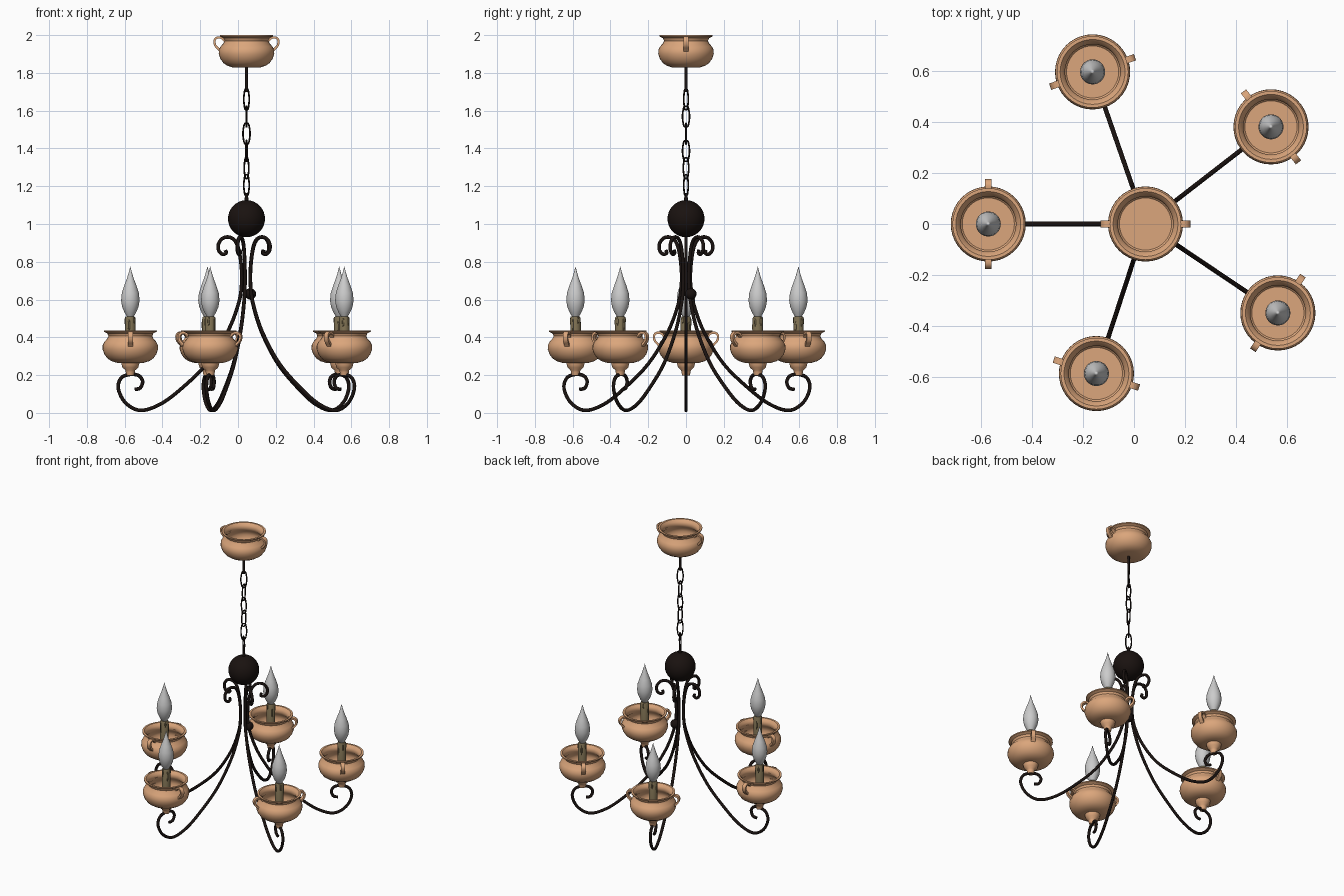
import bpy, bmesh, math
from mathutils import Matrix, Vector

if "Cube" in bpy.data.objects:
    bpy.data.objects.remove(bpy.data.objects["Cube"])

CX = 0.045  # hanging axis


def material(name, rgb):
    m = bpy.data.materials.new(name)
    m.diffuse_color = (*rgb, 1)
    m.use_nodes = True
    m.node_tree.nodes["Principled BSDF"].inputs["Base Color"].default_value = m.diffuse_color
    return m


copper = material("copper", (0.71, 0.38, 0.2))
iron = material("iron", (0.01, 0.006, 0.005))
wax = material("wax", (0.2, 0.155, 0.08))


def finish(name, bm, matrix, mat, angle=40):
    bmesh.ops.recalc_face_normals(bm, faces=bm.faces)
    me = bpy.data.meshes.new(name)
    bm.to_mesh(me)
    bm.free()
    ob = bpy.data.objects.new(name, me)
    bpy.context.collection.objects.link(ob)
    ob.matrix_world = matrix
    if mat:
        me.materials.append(mat)
    bpy.ops.object.select_all(action='DESELECT')
    ob.select_set(True)
    bpy.context.view_layer.objects.active = ob
    bpy.ops.object.shade_smooth_by_angle(angle=math.radians(angle))
    return ob


def smooth_path(pts, closed=False, n=5):
    """Catmull-Rom through the 2D points."""
    p = [Vector(q) for q in pts]
    k = len(p)
    out = []
    for i in range(k if closed else k - 1):
        if closed:
            a, b, c, d = (p[(i + j) % k] for j in (-1, 0, 1, 2))
        else:
            a, b, c, d = p[max(i - 1, 0)], p[i], p[i + 1], p[min(i + 2, k - 1)]
        for s in range(n):
            t = s / n
            out.append(0.5 * (2 * b + (c - a) * t + (2 * a - 5 * b + 4 * c - d) * t * t
                              + (3 * b - a - 3 * c + d) * t ** 3))
    if not closed:
        out.append(p[-1])
    return out


def sweep(name, pts, section, matrix, mat, closed=False, n=5):
    """Sweep a cross-section along a path lying in the local xz plane."""
    path = smooth_path(pts, closed, n)
    k = len(path)
    bm = bmesh.new()
    rings = []
    for i, q in enumerate(path):
        if closed:
            t = path[(i + 1) % k] - path[i - 1]
        else:
            t = path[min(i + 1, k - 1)] - path[max(i - 1, 0)]
        t.normalize()
        rings.append([bm.verts.new((q.x - t.y * a, b, q.y + t.x * a)) for a, b in section])
    m = len(section)
    for i in range(k if closed else k - 1):
        r, s = rings[i], rings[(i + 1) % k]
        for j in range(m):
            bm.faces.new((r[j], r[(j + 1) % m], s[(j + 1) % m], s[j]))
    if not closed:
        bm.faces.new(rings[0])
        bm.faces.new(rings[-1])
    return finish(name, bm, matrix, mat)


def lathe(name, prof, matrix, mat, segs=40):
    bm = bmesh.new()
    vs = [bm.verts.new((r, 0, z)) for r, z in prof]
    es = [bm.edges.new(e) for e in zip(vs, vs[1:])]
    bmesh.ops.spin(bm, geom=vs + es, axis=(0, 0, 1), cent=(0, 0, 0),
                   angle=math.tau, steps=segs, use_duplicate=False)
    bmesh.ops.remove_doubles(bm, verts=bm.verts, dist=0.0002)
    return finish(name, bm, matrix, mat)


def ball(name, loc, r, mat, segs=32, scale=(1, 1, 1)):
    bm = bmesh.new()
    bmesh.ops.create_uvsphere(bm, u_segments=segs, v_segments=segs // 2, radius=r)
    return finish(name, bm, Matrix.Translation(loc) @ Matrix.Diagonal((*scale, 1)), mat)


def circle(r, n=10):
    return [(r * math.cos(math.tau * i / n), r * math.sin(math.tau * i / n)) for i in range(n)]


def at(x, y, z, ang=0.0):
    return Matrix.Translation((x, y, z)) @ Matrix.Rotation(ang, 4, 'Z')


# heights measured down from the rim
POT = [(0, -.172), (.07, -.172), (.1, -.163), (.122, -.148), (.138, -.126), (.147, -.1),
       (.146, -.078), (.137, -.06), (.122, -.044), (.116, -.03), (.122, -.016), (.14, -.007),
       (.14, 0), (.127, 0), (.113, -.014), (.108, -.03), (.113, -.048), (.128, -.064),
       (.135, -.09), (.125, -.122), (.102, -.145), (0, -.145)]
HANDLE = [(.112, -.036), (.13, -.016), (.155, -.013), (.169, -.028), (.166, -.053),
          (.15, -.072), (.136, -.088)]
STRAP = [(-.006, -.013), (.006, -.013), (.006, .013), (-.006, .013)]


def pot(name, x, y, z, ang):
    lathe(name, POT, at(x, y, z), copper)
    for i in (0, 1):
        sweep(f"{name}_handle_{i + 1}", HANDLE, STRAP, at(x, y, z, ang + i * math.pi), copper, n=4)


# ceiling canopy, rod, chain, hub ball
pot("ceiling_pot", CX, 0, 2.0, 0)
lathe("ceiling_rod", [(0, 1.70), (.008, 1.70), (.008, 1.835), (0, 1.835)], at(CX, 0, 0), iron, 12)
LINK = [(0, .055), (.011, .05), (.018, .015), (.018, -.015), (.011, -.05),
        (0, -.055), (-.011, -.05), (-.018, -.015), (-.018, .015), (-.011, .05)]
for i, deg in enumerate((40, 95, 0, 80, 50, -40)):
    sweep(f"chain_link_{i + 1}", LINK, circle(.0045, 8), at(CX, 0, 1.66 - i * .091, math.radians(deg)),
          iron, closed=True, n=3)
lathe("ball_hook", [(0, 1.11), (.012, 1.11), (.007, 1.165), (0, 1.165)], at(CX, 0, 0), iron, 12)
ball("hub_ball", (CX, 0, 1.028), .098, iron)
ball("small_knob", (.066, .026, .63), .03, iron, 20)

# arm path: top curl, long sweep down, lower scroll (radius, height)
ARM = [(.112, .862), (.108, .846), (.127, .84), (.147, .86), (.148, .895), (.125, .925),
       (.09, .93), (.06, .91), (.04, .86), (.027, .77), (.026, .68), (.042, .58), (.1, .43),
       (.21, .26), (.35, .125), (.46, .045), (.565, .013), (.644, .055), (.681, .13),
       (.665, .185), (.617, .204), (.572, .197), (.552, .167), (.565, .132), (.594, .125)]
STEM = [(0, .198), (.02, .198), (.024, .215), (.026, .226), (.042, .24), (.046, .255), (.05, .272), (0, .272)]
CANDLE = [(0, .285), (.027, .285), (.027, .503), (.022, .511), (0, .511)]
BULB = [(0, .505), (.016, .507), (.03, .53), (.043, .56), (.049, .595), (.045, .635),
        (.032, .675), (.018, .712), (.008, .745), (0, .776)]
DRIPS = [(0, .485, .026), (75, .465, .038), (140, .49, .02), (215, .455, .035), (290, .48, .026)]

LAMPS = [(-.162, .595), (.536, .38), (-.57, 0), (.563, -.348), (-.147, -.585)]
for i, (x, y) in enumerate(LAMPS, 1):
    ang = math.atan2(y, x - CX)
    dr = math.hypot(x - CX, y) - .617
    path = [(r + dr * min(1, max(0, (r - .2) / .3)), z) for r, z in ARM]
    sweep(f"arm_{i}", path, circle(.0095), at(CX, 0, 0, ang), iron)
    pot(f"lamp_pot_{i}", x, y, .437, ang + math.pi / 2)
    lathe(f"pot_stem_{i}", STEM, at(x, y, 0), copper, 24)
    lathe(f"candle_{i}", CANDLE, at(x, y, 0), wax, 24)
    for j, (deg, z, h) in enumerate(DRIPS, 1):
        a = ang + math.radians(deg)
        ball(f"wax_drip_{i}_{j}", (x + .025 * math.cos(a), y + .025 * math.sin(a), z),
             .006, wax, 10, (1, 1, h / .006))
    lathe(f"flame_bulb_{i}", BULB, at(x, y, 0), None, 28)
